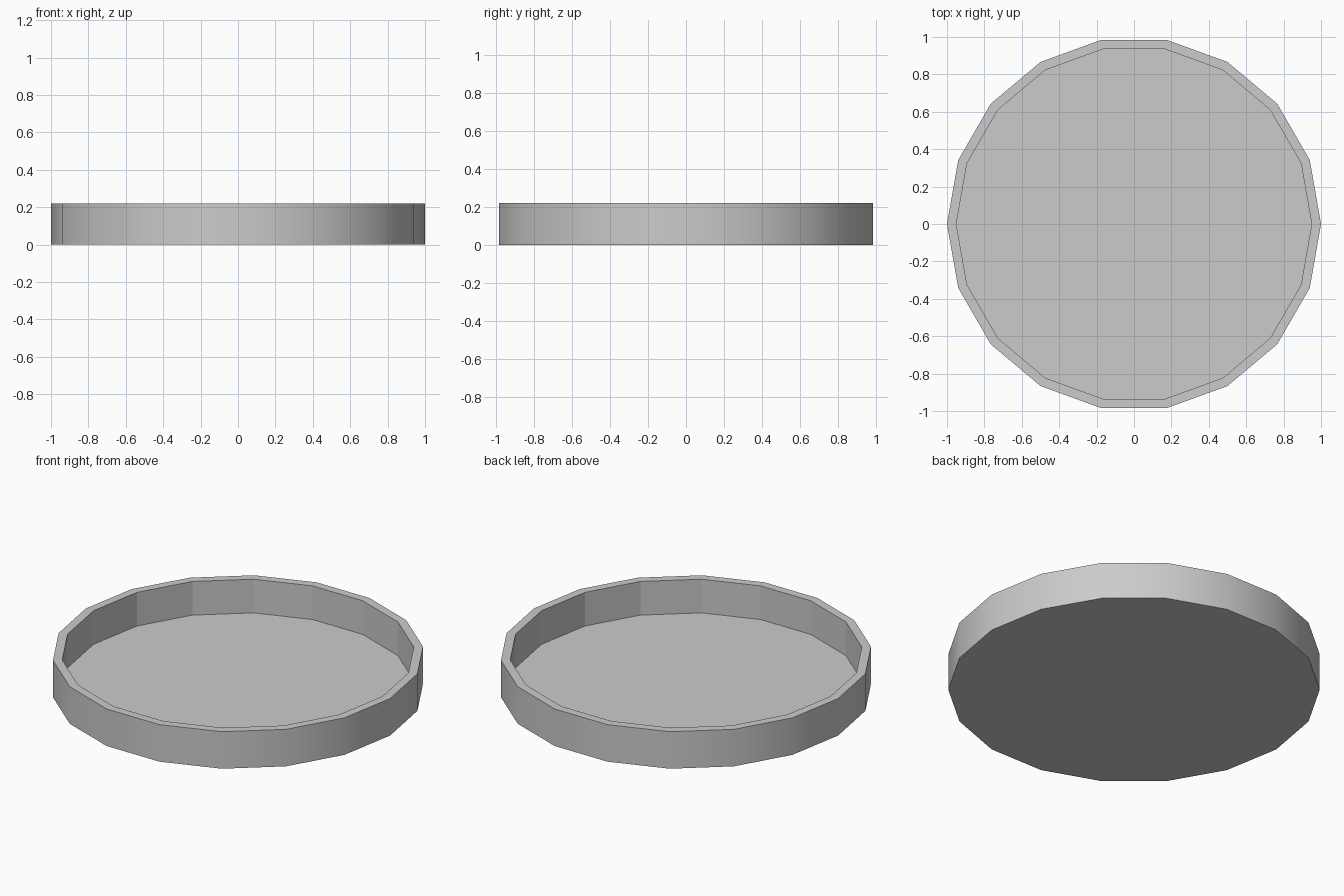
import bpy, bmesh
from math import cos, sin, tau

if "Cube" in bpy.data.objects:
    bpy.data.objects.remove(bpy.data.objects["Cube"])

SIDES = 18
OUTER, INNER = 1.0, 0.95
HEIGHT, FLOOR = 0.22, 0.02

bm = bmesh.new()


def ring(radius, z):
    return [bm.verts.new((radius * cos(tau * i / SIDES), radius * sin(tau * i / SIDES), z))
            for i in range(SIDES)]


def bridge(a, b, smooth=False):
    for i in range(SIDES):
        j = (i + 1) % SIDES
        bm.faces.new((a[i], a[j], b[j], b[i])).smooth = smooth


# Rings from the underside, over the rim, down to the inner floor
base = ring(OUTER, 0)
rim_out = ring(OUTER, HEIGHT)
rim_in = ring(INNER, HEIGHT)
floor = ring(INNER, FLOOR)

bm.faces.new(base[::-1])               # underside
bridge(base, rim_out, smooth=True)     # rounded outer wall
bridge(rim_out, rim_in)                # flat rim
bridge(rim_in, floor)                  # faceted inner wall
bm.faces.new(floor)                    # inner floor

# Keep the corners around the rim and base crisp
for e in bm.edges:
    if e.calc_face_angle(0) > 0.6:
        e.smooth = False

mesh = bpy.data.meshes.new("round_tray")
bm.to_mesh(mesh)
bm.free()
bpy.context.collection.objects.link(bpy.data.objects.new("round_tray", mesh))
